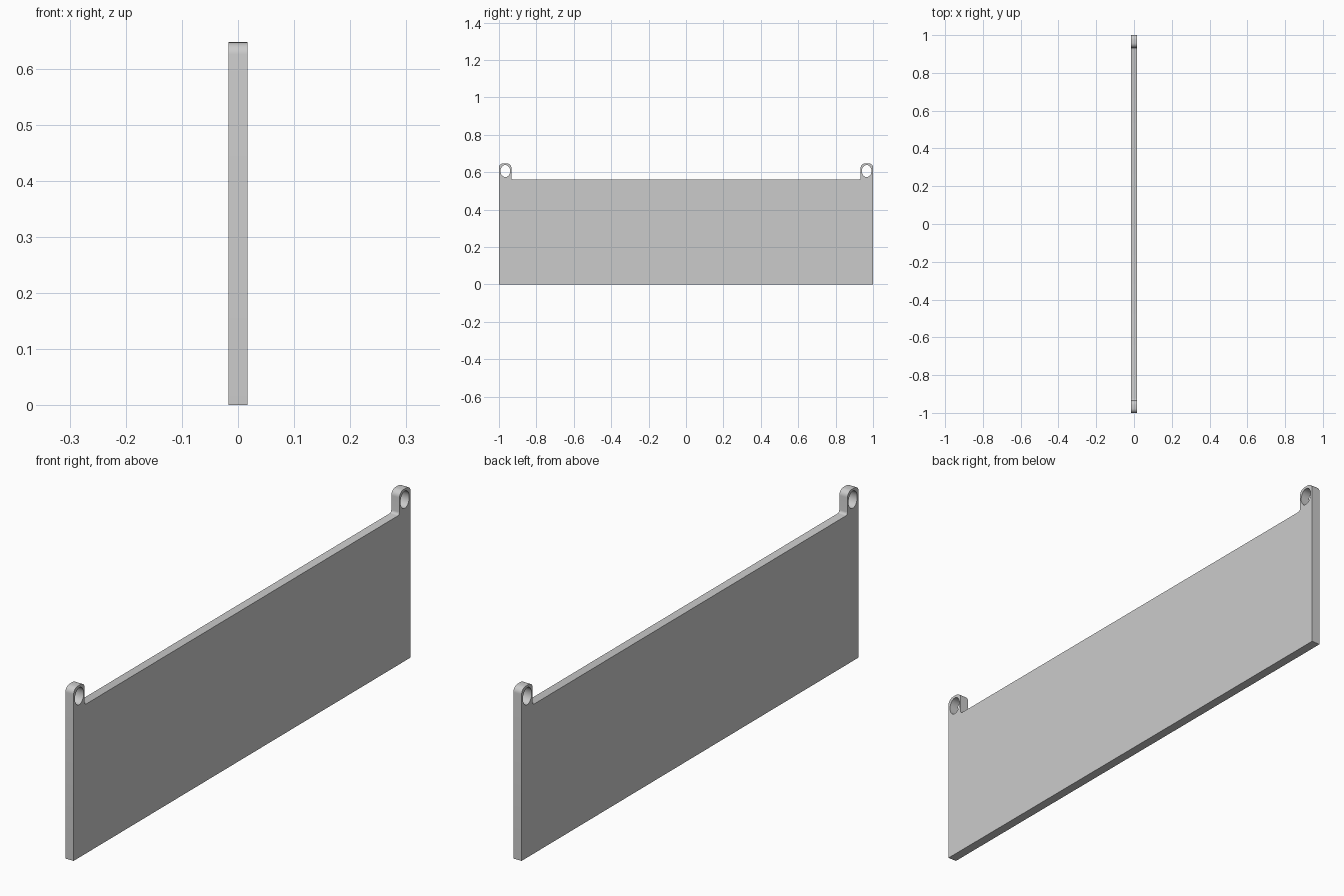
import bpy
from math import sin, cos, pi, radians

if "Cube" in bpy.data.objects:
    bpy.data.objects.remove(bpy.data.objects["Cube"])

HALF_LEN, HALF_THICK = 1.0, 0.017
PANEL_TOP, TAB_TOP = 0.561, 0.647
TAB_INNER = 0.934            # inner side of each lug
HOLE_Y, HOLE_Z = 0.966, 0.606


def arc(cy, cz, ry, rz, start, end, steps):
    """Elliptical arc points, angles in degrees."""
    out = []
    for i in range(steps + 1):
        a = radians(start + (end - start) * i / steps)
        out.append((cy + ry * cos(a), cz + rz * sin(a)))
    return out


def add_loop(curve, pts):
    spline = curve.splines.new('POLY')
    spline.points.add(len(pts) - 1)
    for p, (y, z) in zip(spline.points, pts):
        p.co = (y, z, 0, 1)
    spline.use_cyclic_u = True


# Half outline: bottom corner, rounded lug, small fillet down to the panel edge
ry, rz, f = 0.024, 0.022, 0.010
half = [(HALF_LEN, 0.0)]
half += arc(HALF_LEN - ry, TAB_TOP - rz, ry, rz, 0, 90, 6)
half += arc(TAB_INNER + ry, TAB_TOP - rz, ry, rz, 90, 180, 6)
half += arc(TAB_INNER - f, PANEL_TOP + f, f, f, 0, -90, 4)
outline = half + [(-y, z) for y, z in reversed(half)]

# Flat profile with an eyelet hole in each lug, extruded to thickness
curve = bpy.data.curves.new("hanging_panel", 'CURVE')
curve.dimensions = '2D'
curve.fill_mode = 'BOTH'
curve.extrude = HALF_THICK
add_loop(curve, outline)
for side in (-1, 1):
    add_loop(curve, arc(side * HOLE_Y, HOLE_Z, 0.026, 0.032, 0, 360, 32)[:-1])

panel = bpy.data.objects.new("hanging_panel", curve)
bpy.context.collection.objects.link(panel)
panel.rotation_euler = (pi / 2, 0, pi / 2)   # profile into the y-z plane
bpy.context.view_layer.objects.active = panel
panel.select_set(True)

# Turn into a welded mesh with sharp rims and smooth rounds
bpy.ops.object.convert(target='MESH')
bpy.ops.object.transform_apply(location=False, rotation=True, scale=False)
bpy.ops.object.mode_set(mode='EDIT')
bpy.ops.mesh.select_all(action='SELECT')
bpy.ops.mesh.remove_doubles(threshold=0.0001)
bpy.ops.mesh.normals_make_consistent(inside=False)
bpy.ops.object.mode_set(mode='OBJECT')
bpy.ops.object.shade_smooth_by_angle(angle=radians(35))
